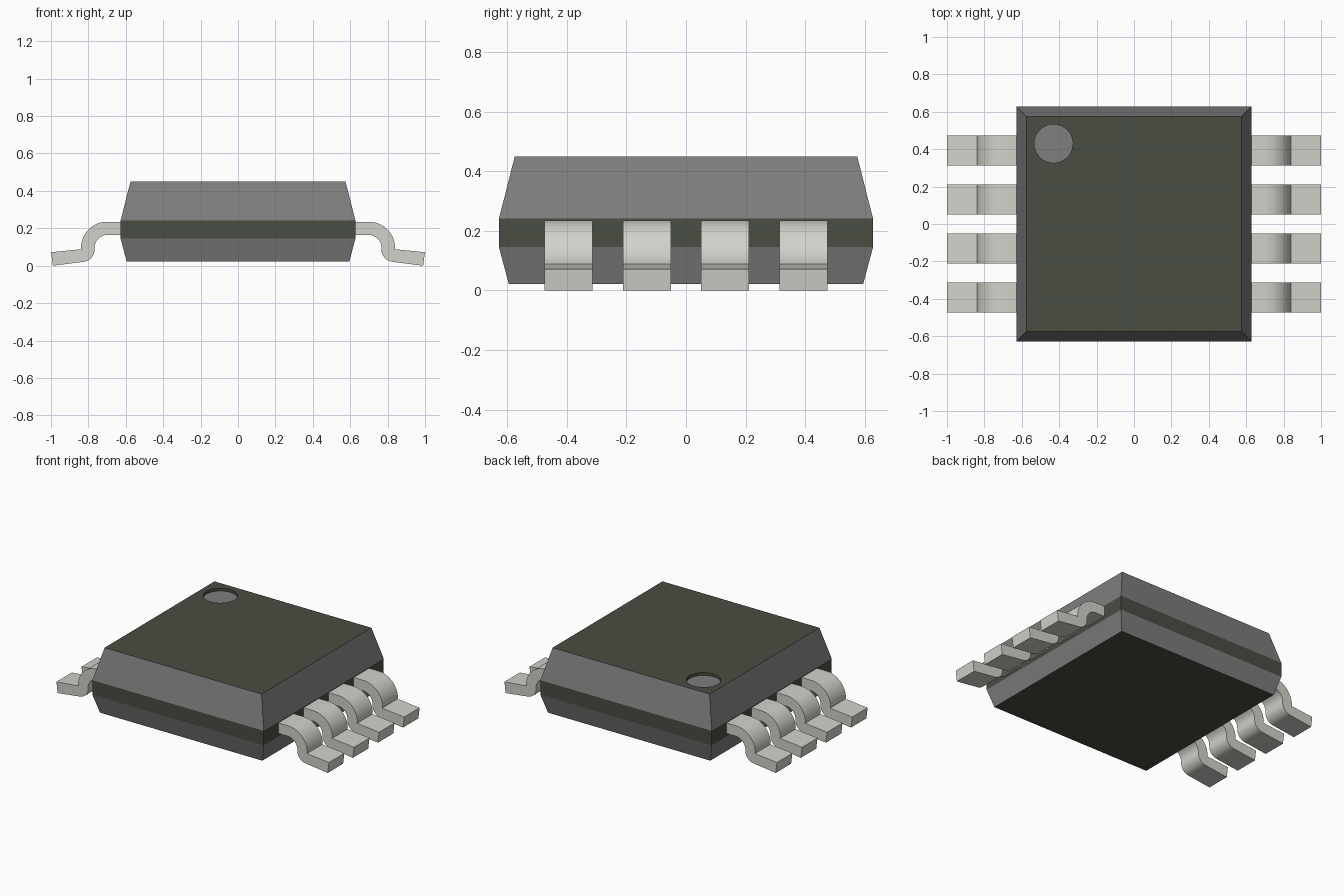
import bpy, bmesh, math

cube = bpy.data.objects.get("Cube")
if cube:
    bpy.data.objects.remove(cube, do_unlink=True)


def material(name, rgb):
    m = bpy.data.materials.new(name)
    m.use_nodes = True
    m.diffuse_color = (*rgb, 1)
    bsdf = m.node_tree.nodes["Principled BSDF"]
    bsdf.inputs["Base Color"].default_value = (*rgb, 1)
    bsdf.inputs["Roughness"].default_value = 0.6
    return m


GREEN = material("dark green epoxy", (0.066, 0.075, 0.054))
GREY = material("grey epoxy", (0.21, 0.21, 0.21))
METAL = material("pale metal", (0.645, 0.638, 0.59))


def finish(bm, name, mats, smooth=False):
    bmesh.ops.recalc_face_normals(bm, faces=bm.faces)
    mesh = bpy.data.meshes.new(name)
    bm.to_mesh(mesh)
    bm.free()
    ob = bpy.data.objects.new(name, mesh)
    bpy.context.collection.objects.link(ob)
    for m in mats:
        mesh.materials.append(m)
    if smooth:
        bpy.ops.object.select_all(action='DESELECT')
        bpy.context.view_layer.objects.active = ob
        ob.select_set(True)
        bpy.ops.object.shade_smooth_by_angle(angle=math.radians(30))
    return ob


def ring_edges(bm, ring):
    edges = []
    for i, a in enumerate(ring):
        b = ring[(i + 1) % len(ring)]
        edges.append(bm.edges.get((a, b)) or bm.edges.new((a, b)))
    return edges


def bridge(bm, low, high, mat):
    n = len(low)
    for i in range(n):
        j = (i + 1) % n
        bm.faces.new((low[i], low[j], high[j], high[i])).material_index = mat


# Package body: square sections stacked upwards, grey on the sloping sides
bm = bmesh.new()
levels = [(0.595, 0.022), (0.628, 0.145), (0.628, 0.241), (0.575, 0.45)]
rings = [[bm.verts.new((sx * h, sy * h, z))
          for sx, sy in ((-1, -1), (1, -1), (1, 1), (-1, 1))] for h, z in levels]
for k, mat in enumerate((1, 0, 1)):
    bridge(bm, rings[k], rings[k + 1], mat)
bm.faces.new(rings[0][::-1])


# Round pin-one recess sunk into the top face
def circle(z, n=40, r=0.103):
    return [bm.verts.new((-0.43 + r * math.cos(2 * math.pi * i / n),
                          0.43 + r * math.sin(2 * math.pi * i / n), z)) for i in range(n)]


rim, floor = circle(0.45), circle(0.432)
bmesh.ops.triangle_fill(bm, use_beauty=True, normal=(0, 0, 1),
                        edges=ring_edges(bm, rings[3]) + ring_edges(bm, rim))
bridge(bm, floor, rim, 0)
bm.faces.new(floor).material_index = 1
finish(bm, "package_body", [GREEN, GREY])


# Gull-wing pin profile in x and z
def arc(cx, cz, r, a0, a1, n):
    steps = [math.radians(a0 + (a1 - a0) * i / n) for i in range(n + 1)]
    return [(cx + r * math.cos(a), cz + r * math.sin(a)) for a in steps]


profile = [(0.60, 0.235)]
profile += arc(0.70, 0.095, 0.14, 90, 3, 12)          # outer shoulder
profile += [(0.838, 0.088), (0.999, 0.072), (0.99, 0.0)]  # foot and tip
profile += arc(0.833, 0.086, 0.066, 264, 180, 8)      # heel
profile += arc(0.697, 0.095, 0.07, 0, 90, 10)         # inner shoulder
profile += [(0.60, 0.165)]


def pin(name, side, y, width=0.161):
    bm = bmesh.new()
    near, far = ([bm.verts.new((side * x, y + s * width / 2, z)) for x, z in profile]
                 for s in (-1, 1))
    bridge(bm, near, far, 0)
    bm.faces.new(near)
    bm.faces.new(far)
    finish(bm, name, [METAL], smooth=True)


# Four pins on each side
for label, side in (("left", 1), ("right", -1)):
    for i, y in enumerate((-0.394, -0.131, 0.131, 0.394), 1):
        pin(f"{label}_pin_{i}", side, y)
